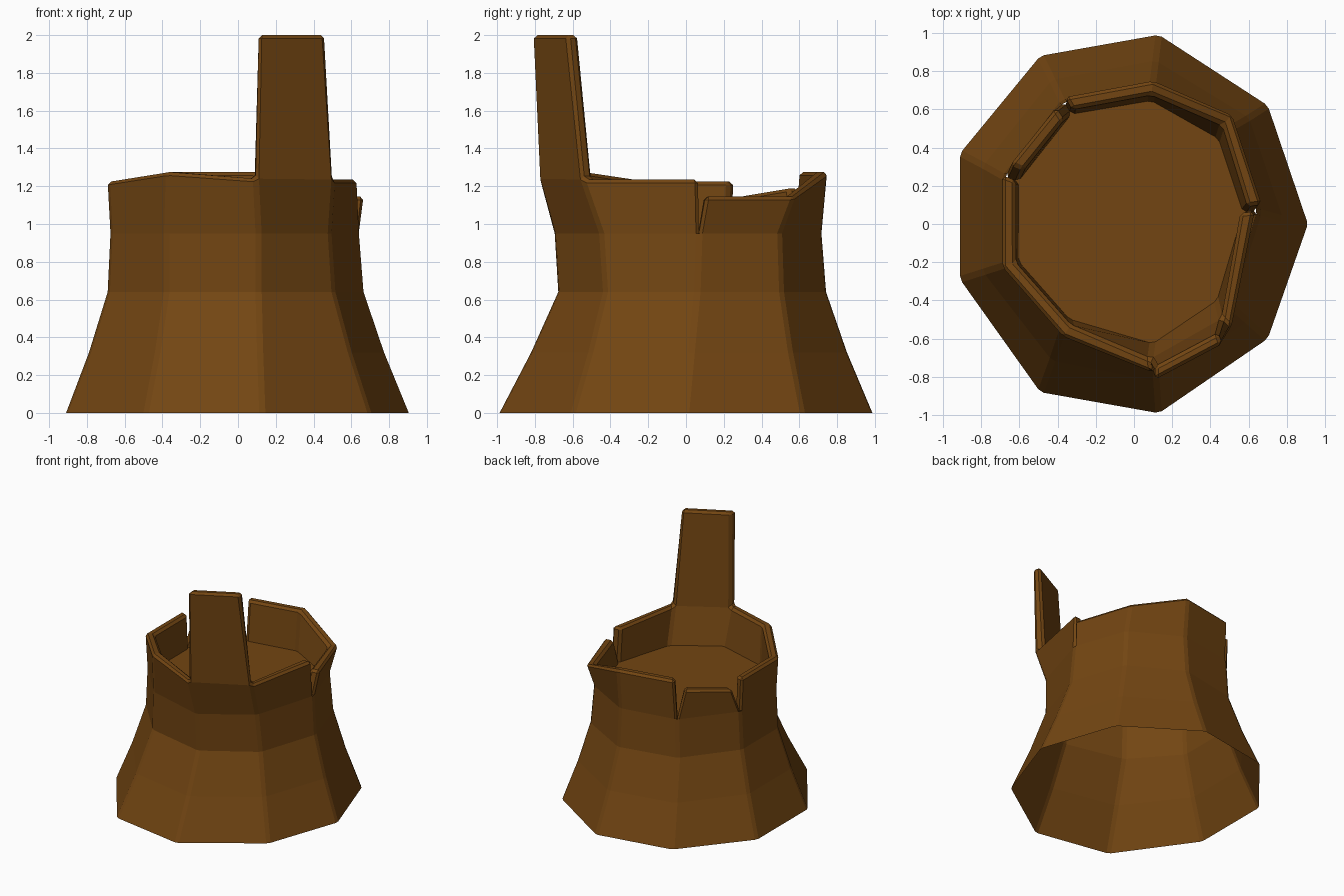
import bpy, bmesh
from mathutils import Vector

if "Cube" in bpy.data.objects:
    bpy.data.objects.remove(bpy.data.objects["Cube"])

wood = bpy.data.materials.new("brown_wood")
wood.diffuse_color = (0.17, 0.06, 0.006, 1)
wood.use_nodes = True
wood.node_tree.nodes["Principled BSDF"].inputs["Base Color"].default_value = wood.diffuse_color

# nine-sided outlines, counter-clockwise from +x
BASE = [(.91, 0), (.70, .62), (.13, .99), (-.49, .88), (-.91, .37),
        (-.91, -.29), (-.49, -.88), (.13, -.99), (.70, -.60)]
WAIST = [(.67, .06), (.52, .51), (.10, .745), (-.38, .65), (-.69, .25),
         (-.69, -.22), (-.38, -.57), (.11, -.68), (.51, -.43)]
NECK = [(.645, .07), (.495, .50), (.10, .72), (-.365, .64), (-.675, .25),
        (-.675, -.22), (-.38, -.56), (.11, -.70), (.49, -.45)]
NECK_Z = .95
THICK = .075


def inward(p, d=THICK):
    v = Vector((p[0], p[1], 0))
    v = v * (1 - d / v.length)
    return Vector((v.x, v.y, p[2]))


def finish(name, bm, fix_normals=True):
    if fix_normals:
        bmesh.ops.recalc_face_normals(bm, faces=bm.faces)
    me = bpy.data.meshes.new(name)
    bm.to_mesh(me)
    bm.free()
    me.materials.append(wood)
    ob = bpy.data.objects.new(name, me)
    bpy.context.collection.objects.link(ob)
    # thin chamfer on the sharp corners
    mod = ob.modifiers.new("chamfer", 'BEVEL')
    mod.width = .018
    mod.segments = 1
    mod.limit_method = 'ANGLE'
    mod.angle_limit = .5
    return ob


# flared trunk, open underneath
bm = bmesh.new()
mid = [((a[0] + b[0]) * .493, (a[1] + b[1]) * .493) for a, b in zip(BASE, WAIST)]
rings = [[bm.verts.new((x, y, z)) for x, y in ring]
         for ring, z in ((BASE, 0), (mid, .32), (WAIST, .64), (NECK, NECK_Z))]
for lo, hi in zip(rings, rings[1:]):
    for i in range(9):
        j = (i + 1) % 9
        bm.faces.new((lo[i], lo[j], hi[j], hi[i]))
finish("trunk", bm, False)

# floor of the hollow
bm = bmesh.new()
bm.faces.new([bm.verts.new(inward((x, y, NECK_Z), .04)) for x, y in NECK])
finish("hollow_floor", bm, False)


def wall(name, start, tops, spike=None):
    """Run of broken rim from neck corner `start`; tops = outer top points."""
    bm = bmesh.new()
    cols = []
    for k, t in enumerate(tops):
        n = (*NECK[(start + k) % 9], NECK_Z)
        cols.append([bm.verts.new(p) for p in (n, t, inward(t), inward(n))])
    caps = []
    for a, b in zip(cols, cols[1:]):
        for r in range(3):
            f = bm.faces.new((a[r], b[r], b[r + 1], a[r + 1]))
            if r == 1:
                caps.append(f)
    bm.faces.new(cols[0])
    bm.faces.new(cols[-1])
    if spike:  # pull one cap up into the tall splinter
        index, pts = spike
        a, b = cols[index], cols[index + 1]
        low = (a[1], b[1], b[2], a[2])
        bm.faces.remove(caps[index])
        high = [bm.verts.new(p) for p in pts]
        for i in range(4):
            j = (i + 1) % 4
            bm.faces.new((low[i], low[j], high[j], high[i]))
        bm.faces.new(high)
    finish(name, bm)


# back rim, sloping down to the right side
wall("back_rim", 0, [(.67, .105, 1.145), (.515, .575, 1.145),
                     (.10, .75, 1.275), (-.36, .665, 1.275)])
# small loose chip between two cracks
wall("rim_chip", 3, [(-.41, .605, 1.19), (-.645, .315, 1.145)])
# left, front and right rim with the tall splinter
wall("front_rim", 4, [(-.69, .255, 1.225), (-.69, -.225, 1.225), (-.37, -.59, 1.275),
                      (.095, -.78, 1.24), (.51, -.55, 1.235), (.63, .065, 1.235)],
     (3, [(.11, -.815, 2), (.46, -.63, 2), (.44, -.57, 2), (.11, -.745, 2)]))
